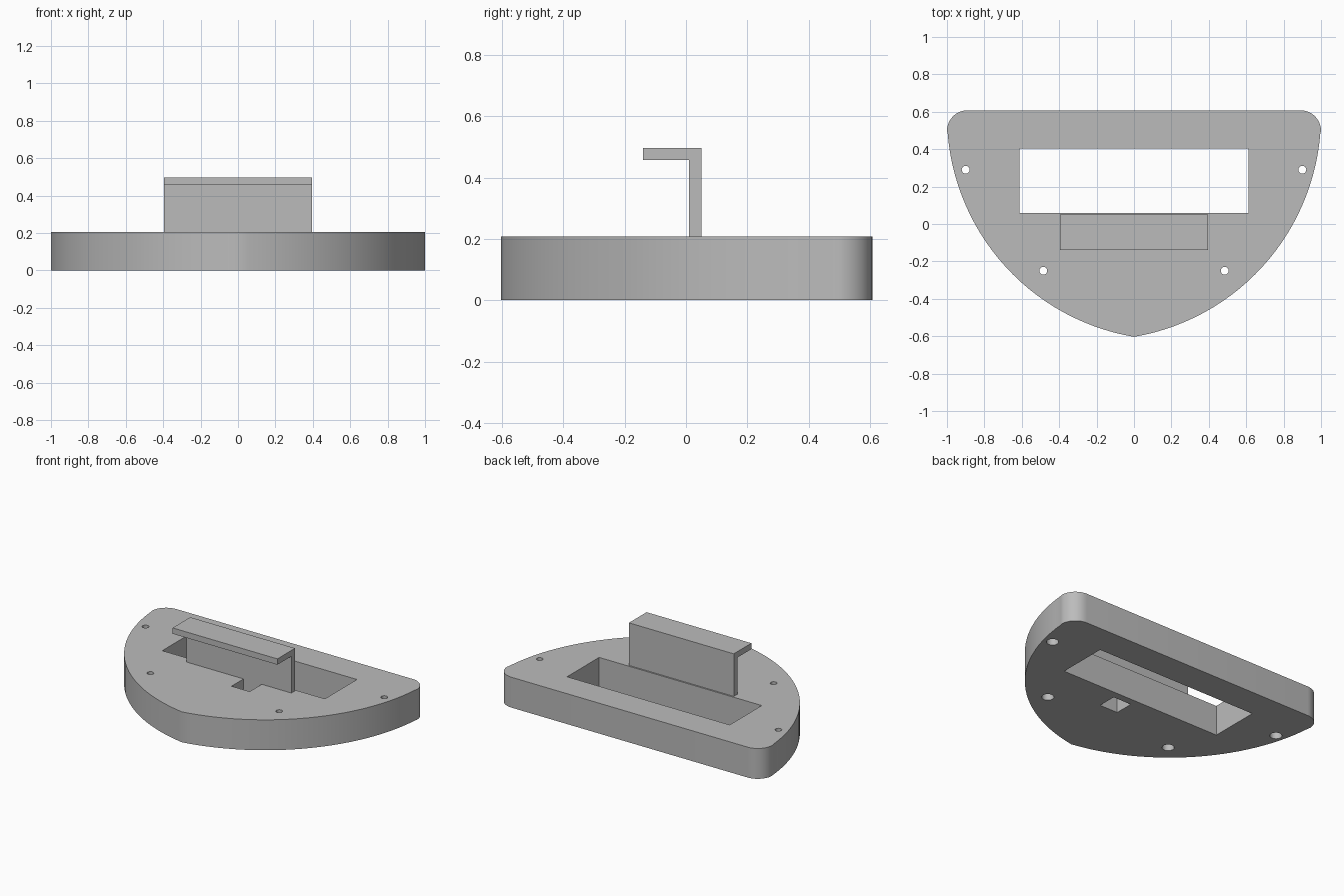
import bpy, bmesh
from math import cos, sin, pi, atan2

cube = bpy.data.objects.get("Cube")
if cube:
    bpy.data.objects.remove(cube, do_unlink=True)

grey = bpy.data.materials.new("plain grey")
grey.use_nodes = True
GREY = (0.5, 0.5, 0.5, 1)
grey.diffuse_color = GREY
grey.node_tree.nodes["Principled BSDF"].inputs["Base Color"].default_value = GREY

PLATE_TOP = 0.207


def prism(name, outline, vec):
    """Extrude a closed outline of 3D points along a vector."""
    bm = bmesh.new()
    face = bm.faces.new([bm.verts.new(p) for p in outline])
    ext = bmesh.ops.extrude_face_region(bm, geom=[face])
    moved = [v for v in ext["geom"] if isinstance(v, bmesh.types.BMVert)]
    bmesh.ops.translate(bm, verts=moved, vec=vec)
    bmesh.ops.recalc_face_normals(bm, faces=bm.faces)
    mesh = bpy.data.meshes.new(name)
    bm.to_mesh(mesh)
    bm.free()
    mesh.materials.append(grey)
    obj = bpy.data.objects.new(name, mesh)
    bpy.context.collection.objects.link(obj)
    return obj


def arc(cx, cy, r, start, end, steps):
    angles = [start + (end - start) * i / steps for i in range(steps + 1)]
    return [(cx + r * cos(a), cy + r * sin(a)) for a in angles]


def activate(obj):
    bpy.ops.object.select_all(action="DESELECT")
    obj.select_set(True)
    bpy.context.view_layer.objects.active = obj


def cut(target, outline, z0, z1):
    """Remove a vertical prism from the target."""
    cutter = prism("cutter", [(x, y, z0) for x, y in outline], (0, 0, z1 - z0))
    cutter.hide_render = True
    mod = target.modifiers.new("cut", "BOOLEAN")
    mod.operation, mod.solver, mod.object = "DIFFERENCE", "EXACT", cutter
    activate(target)
    bpy.ops.object.modifier_apply(modifier=mod.name)
    bpy.data.objects.remove(cutter, do_unlink=True)


def rect(x0, x1, y0, y1):
    return [(x0, y0), (x1, y0), (x1, y1), (x0, y1)]


# Base plate: bowed sides meeting at a front point, rounded back corners
bow_x, bow_y, bow_r = -0.2, 0.58, 1.2
tip = atan2(-(bow_r ** 2 - bow_x ** 2) ** 0.5, -bow_x)
side = arc(bow_x, bow_y, bow_r, tip, -0.08, 28)
side += arc(0.89, 0.498, 0.11, 0, pi / 2, 10)
outline = side + [(-x, y) for x, y in reversed(side[1:])]
plate = prism("base_plate", [(x, y, 0) for x, y in outline], (0, 0, PLATE_TOP))

# Long slot and small square opening under the hook
cut(plate, rect(-0.613, 0.613, 0.06, 0.405), -0.1, 0.4)
cut(plate, rect(0.035, 0.172, -0.12, 0.01), -0.1, 0.4)

# Screw holes, wider from below
for x, y in ((0.9, 0.29), (0.485, -0.25)):
    for s in (-1, 1):
        cut(plate, arc(s * x, y, 0.021, 0, 2 * pi, 24)[:-1], -0.1, 0.4)
        cut(plate, arc(s * x, y, 0.038, 0, 2 * pi, 24)[:-1], -0.1, 0.1)

activate(plate)
bpy.ops.object.shade_smooth_by_angle(angle=pi / 7)

# Upright hook with a forward lip
profile = [(0.01, PLATE_TOP), (0.05, PLATE_TOP), (0.05, 0.497),
           (-0.14, 0.497), (-0.14, 0.457), (0.01, 0.457)]
prism("hook", [(-0.395, y, z) for y, z in profile], (0.79, 0, 0))
